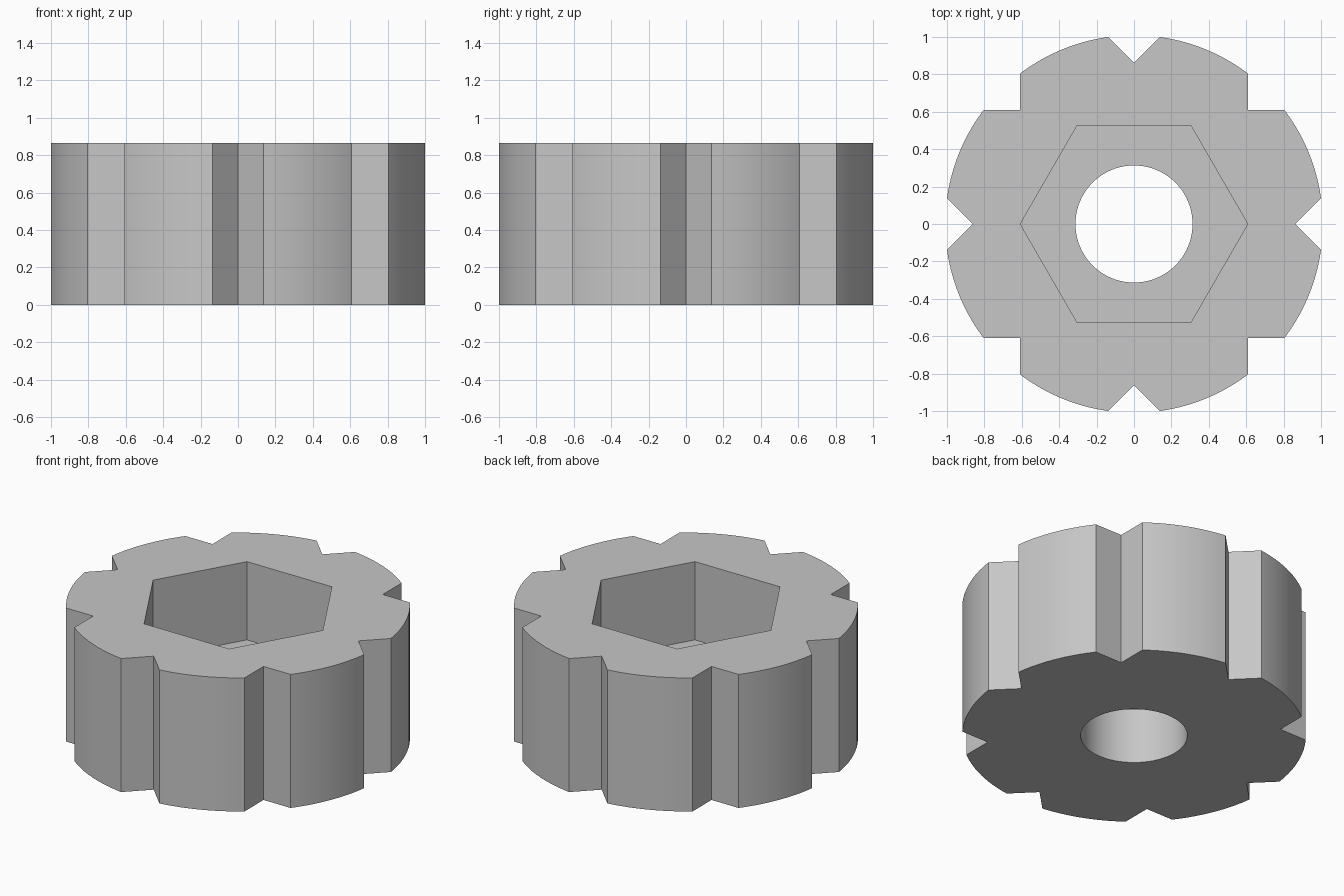
import bpy, bmesh
from math import sin, cos, pi, atan, hypot

cube = bpy.data.objects.get("Cube")
if cube:
    bpy.data.objects.remove(cube, do_unlink=True)

HEIGHT = 0.865
FLOOR = 0.358          # bottom of the hexagonal pocket
NOTCH = 0.137          # half width and depth of each right-angled notch
HEX_RADIUS = 0.608
BORE_RADIUS = 0.313
LOBES = 8
ARC_STEPS = 10

steel = bpy.data.materials.new("plain grey")
steel.use_nodes = True
grey = (0.57, 0.57, 0.57, 1)
steel.diffuse_color = grey
steel.node_tree.nodes["Principled BSDF"].inputs["Base Color"].default_value = grey


def polar(r, a):
    return r * cos(a), r * sin(a)


def prism(name, outline, z0, z1):
    """Extrude a closed outline from z0 up to z1."""
    bm = bmesh.new()
    base = bm.faces.new([bm.verts.new((x, y, z0)) for x, y in outline])
    ext = bmesh.ops.extrude_face_region(bm, geom=[base])
    top = [v for v in ext["geom"] if isinstance(v, bmesh.types.BMVert)]
    bmesh.ops.translate(bm, verts=top, vec=(0, 0, z1 - z0))
    if base.is_valid and len(bm.faces) < len(outline) + 2:
        bm.faces.new(list(base.verts))
    bmesh.ops.recalc_face_normals(bm, faces=bm.faces)
    mesh = bpy.data.meshes.new(name)
    bm.to_mesh(mesh)
    bm.free()
    mesh.materials.append(steel)
    obj = bpy.data.objects.new(name, mesh)
    bpy.context.collection.objects.link(obj)
    return obj


def regular(radius, sides):
    return [polar(radius, 2 * pi * i / sides) for i in range(sides)]


# Outer profile: eight arcs separated by V notches
radius = hypot(1, NOTCH)
half = atan(NOTCH)
pitch = 2 * pi / LOBES
outline = []
for k in range(LOBES):
    outline.append(polar(1 - NOTCH, k * pitch))
    for i in range(ARC_STEPS + 1):
        outline.append(polar(radius, k * pitch + half + (pitch - 2 * half) * i / ARC_STEPS))
body = prism("notched_socket_ring", outline, 0, HEIGHT)

# Hexagonal pocket from above, round bore through the floor
cutters = [prism("hex_pocket_cutter", regular(HEX_RADIUS, 6), FLOOR, HEIGHT + 0.2),
           prism("round_bore_cutter", regular(BORE_RADIUS, 96), -0.2, FLOOR + 0.1)]
bpy.context.view_layer.objects.active = body
for cutter in cutters:
    cutter.hide_render = True
    mod = body.modifiers.new(cutter.name, "BOOLEAN")
    mod.operation = "DIFFERENCE"
    mod.solver = "EXACT"
    mod.object = cutter
    bpy.ops.object.modifier_apply(modifier=mod.name)
    bpy.data.objects.remove(cutter, do_unlink=True)

# Smooth the curved walls, keep edges crisp
bpy.ops.object.select_all(action="DESELECT")
body.select_set(True)
bpy.ops.object.shade_smooth_by_angle(angle=pi / 9)
